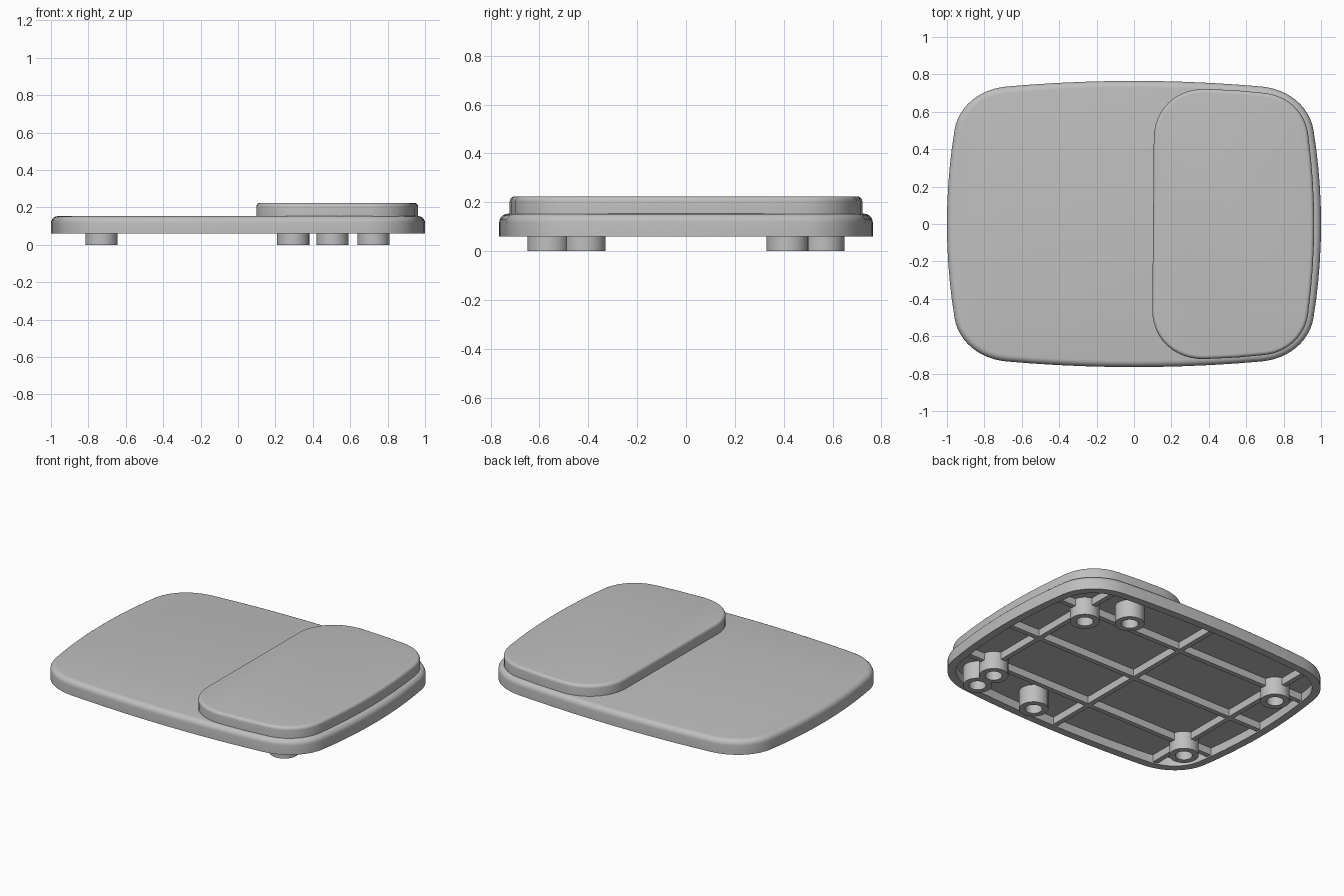
import bpy, bmesh, math
from mathutils import Vector
from mathutils.geometry import interpolate_bezier

cube = bpy.data.objects.get("Cube")
if cube:
    bpy.data.objects.remove(cube, do_unlink=True)

grey = bpy.data.materials.new("light_grey")
grey.use_nodes = True
colour = (0.52, 0.52, 0.52, 1)
grey.diffuse_color = colour
grey.node_tree.nodes["Principled BSDF"].inputs["Base Color"].default_value = colour

BASE, CEILING, TOP, PAD_TOP = 0.06, 0.115, 0.153, 0.224


def finish(name, bm):
    bmesh.ops.recalc_face_normals(bm, faces=bm.faces)
    mesh = bpy.data.meshes.new(name)
    bm.to_mesh(mesh)
    bm.free()
    mesh.materials.append(grey)
    ob = bpy.data.objects.new(name, mesh)
    bpy.context.collection.objects.link(ob)
    bpy.ops.object.select_all(action="DESELECT")
    ob.select_set(True)
    bpy.context.view_layer.objects.active = ob
    bpy.ops.object.shade_smooth_by_angle(angle=math.radians(35))
    return ob


def inset(loop, d):
    """Move a counter-clockwise outline inwards by d."""
    out = []
    for i, p in enumerate(loop):
        t = (loop[(i + 1) % len(loop)] - loop[i - 1]).normalized()
        out.append(p + Vector((-t.y, t.x)) * d)
    return out


def loft(name, loop, profile):
    """Skin a stack of (inset, height) copies of an outline, capped at both ends."""
    bm = bmesh.new()
    rings = [[bm.verts.new((p.x, p.y, z)) for p in inset(loop, d)] for d, z in profile]
    n = len(loop)
    for a, b in zip(rings, rings[1:]):
        for i in range(n):
            j = (i + 1) % n
            bm.faces.new((a[i], a[j], b[j], b[i]))
    bm.faces.new(rings[0])
    bm.faces.new(rings[-1])
    return finish(name, bm)


def rounded_edge(radius, top, steps=5):
    angles = [math.pi / 2 * i / steps for i in range(steps + 1)]
    return [(radius * (1 - math.cos(a)), top - radius * (1 - math.sin(a))) for a in angles]


def corner(start, start_dir, end, end_dir, k=0.6):
    """Bezier corner aimed at the point where the two edge tangents meet."""
    p, q = Vector(start), Vector(end)
    u, v = Vector(start_dir), Vector(end_dir)
    t = (q - p).cross(v) / u.cross(v)
    meet = p + u * t
    return [Vector(c[:2]) for c in interpolate_bezier(
        p.to_3d(), p.lerp(meet, k).to_3d(), q.lerp(meet, k).to_3d(), q.to_3d(), 13)]


# Bowed outline of the main plate: one quarter, mirrored
side = [Vector((1 - 0.04 * (y / 0.5) ** 2, y)) for y in (0, 0.1, 0.2, 0.3, 0.4)]
back = [Vector((x, 0.765 - 0.03 * (x / 0.68) ** 2)) for x in (0.55, 0.41, 0.27, 0.13, 0)]
quarter = side + corner((0.96, 0.5), (-0.16, 1), (0.68, 0.735), (1, -0.088)) + back
half = quarter + [Vector((-p.x, p.y)) for p in reversed(quarter[:-1])]
plate = half + [Vector((p.x, -p.y)) for p in reversed(half[1:-1])]

# Hollow plate with a rim below and a rounded top edge
loft("main_plate", plate,
     [(0.05, CEILING), (0.05, BASE), (0, BASE)] + rounded_edge(0.035, TOP))

# Raised pad: upper half mirrored, inner edge leaning slightly
pad_half = [Vector((0.963 - 0.032 * (y / 0.48) ** 2, y)) for y in (0, 0.12, 0.24, 0.36)]
pad_half += corner((0.931, 0.48), (-0.13, 1), (0.7, 0.7), (1, -0.11))
pad_half += [Vector((0.55, 0.714))]
pad_half += corner((0.38, 0.722), (-1, 0.02), (0.102, 0.46), (0, 1), 0.57)
pad = pad_half + [Vector((p.x, -p.y)) for p in reversed(pad_half[1:])]
pad = [Vector((p.x + 0.014 * p.y * max(0, 0.7 - p.x), p.y)) for p in pad]
loft("raised_pad", pad, [(0, TOP - 0.01)] + rounded_edge(0.02, PAD_TOP))


# Stiffening ribs under the plate
def rib(name, x, y, length, along_x):
    bm = bmesh.new()
    bmesh.ops.create_cube(bm, size=1)
    height = CEILING + 0.01 - (BASE + 0.008)
    size = (length, 0.032, height) if along_x else (0.032, length, height)
    bmesh.ops.scale(bm, vec=size, verts=bm.verts)
    bmesh.ops.translate(bm, vec=(x, y, BASE + 0.008 + height / 2), verts=bm.verts)
    finish(name, bm)


for y in (-0.415, 0, 0.415):
    rib("long_rib", 0, y, 1.9, True)
for x, length in ((-0.73, 1.38), (0, 1.46), (0.725, 1.38)):
    rib("cross_rib", x, 0, length, False)

# Hollow round feet
circle = [Vector((math.cos(a), math.sin(a))) * 0.086
          for a in (2 * math.pi * i / 32 for i in range(32))]
feet = [(-0.73, 0.415), (-0.73, -0.415), (0.725, 0.415), (0.505, 0.563),
        (0.725, -0.415), (0.725, -0.563), (0.295, -0.563)]
for x, y in feet:
    loft("hollow_foot", [p + Vector((x, y)) for p in circle],
         [(0.036, BASE + 0.006), (0.036, 0), (0, 0), (0, CEILING + 0.01)])
